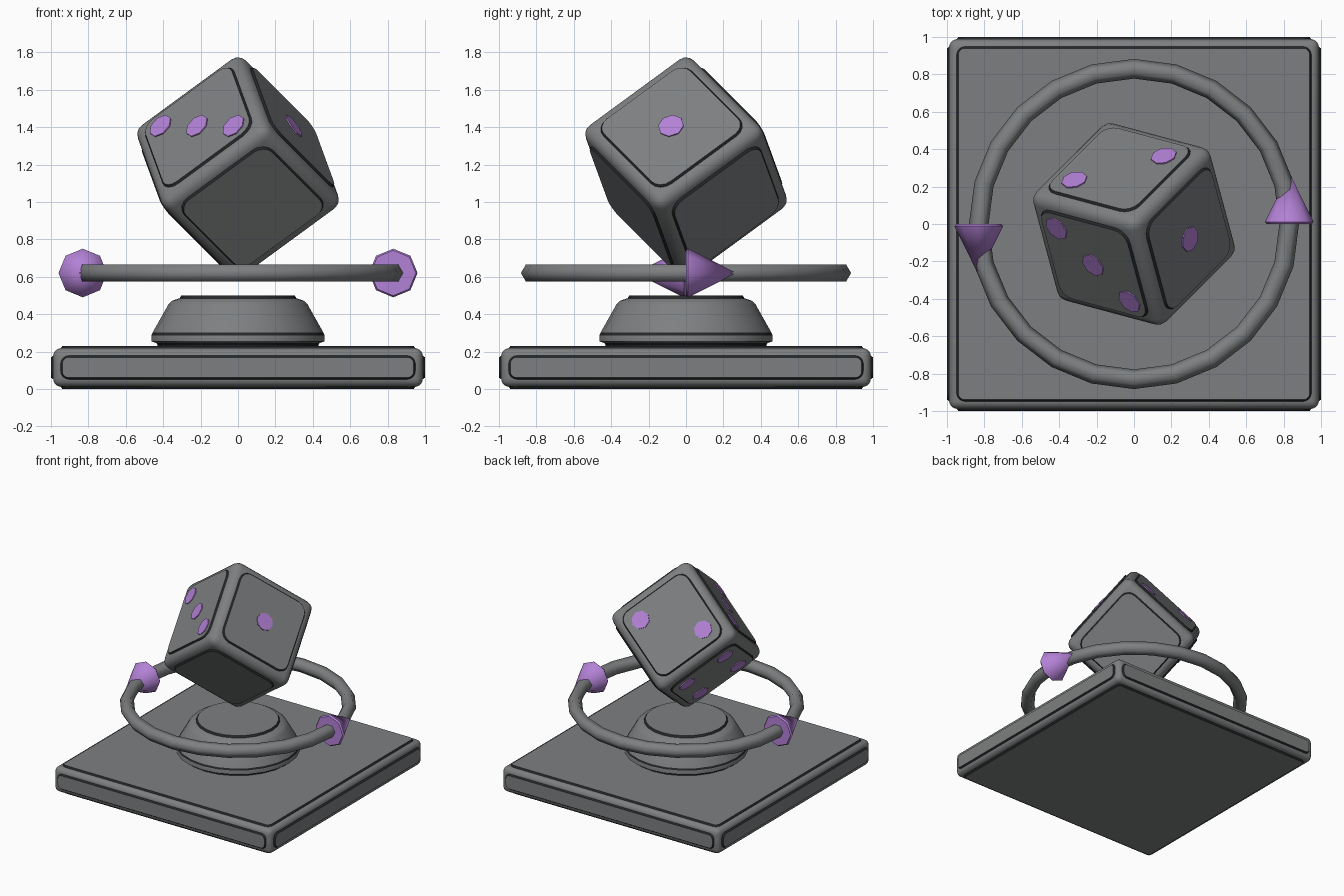
import bpy, bmesh, math
from mathutils import Matrix, Vector

if "Cube" in bpy.data.objects:
    bpy.data.objects.remove(bpy.data.objects["Cube"])


def material(name, rgb):
    m = bpy.data.materials.new(name)
    m.diffuse_color = (*rgb, 1)
    m.use_nodes = True
    m.node_tree.nodes["Principled BSDF"].inputs["Base Color"].default_value = m.diffuse_color
    return m


GREY = material("grey", (0.205, 0.213, 0.217))
DARK = material("dark_trim", (0.02, 0.021, 0.023))
PURPLE = material("purple", (0.45, 0.22, 0.67))


def finish(name, bm, mats, matrix=Matrix(), smooth=None):
    bmesh.ops.recalc_face_normals(bm, faces=bm.faces[:])
    mesh = bpy.data.meshes.new(name)
    bm.to_mesh(mesh)
    bm.free()
    for mat in mats:
        mesh.materials.append(mat)
    ob = bpy.data.objects.new(name, mesh)
    bpy.context.collection.objects.link(ob)
    ob.matrix_world = matrix
    if smooth:
        bpy.ops.object.select_all(action='DESELECT')
        ob.select_set(True)
        bpy.context.view_layer.objects.active = ob
        bpy.ops.object.shade_smooth_by_angle(angle=math.radians(smooth))
    return ob


def face_frame(axis, sign):
    """Normal and two in-plane directions of a box side."""
    n, u, v = Vector(), Vector(), Vector()
    n[axis], u[(axis + 1) % 3], v[(axis + 2) % 3] = sign, 1, 1
    return n, u, v


def plate(bm, lower, upper, n, low, high, wall=0):
    """Plate between two outlines, raised along n."""
    a = [bm.verts.new(p + n * low) for p in lower]
    b = [bm.verts.new(p + n * high) for p in upper]
    bm.faces.new(a[::-1])
    bm.faces.new(b)
    for i in range(len(a)):
        j = (i + 1) % len(a)
        bm.faces.new((a[i], a[j], b[j], b[i])).material_index = wall


def lathe(name, profile, steps, mats, dark=(), matrix=Matrix(), smooth=None):
    """Turn a profile; segments listed in dark get the second material."""
    bm = bmesh.new()
    rings = [[bm.verts.new((r * math.cos(math.tau * k / steps),
                            r * math.sin(math.tau * k / steps), z))
              for k in range(steps)] for r, z in profile]
    for s, (a, b) in enumerate(zip(rings, rings[1:])):
        for k in range(steps):
            j = (k + 1) % steps
            f = bm.faces.new((a[k], a[j], b[j], b[k]))
            f.material_index = 1 if s in dark else 0
    bm.faces.new(rings[0][::-1])
    bm.faces.new(rings[-1])
    bmesh.ops.remove_doubles(bm, verts=bm.verts[:], dist=1e-4)
    return finish(name, bm, mats, matrix, smooth)


def rounded_box(name, half, bevel, matrix):
    bm = bmesh.new()
    bmesh.ops.create_cube(bm, size=2, matrix=Matrix.Diagonal((*half, 1)))
    bmesh.ops.bevel(bm, geom=bm.edges[:], offset=bevel, segments=4,
                    profile=0.5, affect='EDGES')
    finish(name, bm, [GREY], matrix, 35)


def side_panels(name, half, bevel, radius, rise, matrix):
    """Raised plate with rounded corners and dark edge on each box side."""
    bm = bmesh.new()
    for axis in range(3):
        for sign in (-1, 1):
            n, u, v = face_frame(axis, sign)
            hu = half[(axis + 1) % 3] - bevel - radius
            hv = half[(axis + 2) % 3] - bevel - radius
            outlines = []
            for rad in (radius + 0.004, radius - 0.007):
                pts = []
                for k, (su, sv) in enumerate(((1, 1), (-1, 1), (-1, -1), (1, -1))):
                    for s in range(5):
                        t = math.pi / 2 * (k + s / 4)
                        pts.append(u * (su * hu + rad * math.cos(t))
                                   + v * (sv * hv + rad * math.sin(t)))
                outlines.append(pts)
            plate(bm, *outlines, n, half[axis] - 0.003, half[axis] + rise, 1)
    finish(name, bm, [GREY, DARK], matrix)


# Square base slab
base_at = Matrix.Translation((0, 0, 0.115))
base_half = (0.988, 0.988, 0.103)
rounded_box("base_slab", base_half, 0.042, base_at)
side_panels("base_panels", base_half, 0.042, 0.04, 0.012, base_at)

# Round pedestal with dark seams
lathe("pedestal",
      [(0.43, 0.21), (0.43, 0.236), (0.437, 0.246), (0.463, 0.254),
       (0.463, 0.287), (0.457, 0.301), (0.372, 0.452), (0.35, 0.473),
       (0.313, 0.485), (0.303, 0.50)],
      24, [GREY, DARK], dark=(0, 1, 4, 8), smooth=30)

# Ring around the die
bpy.ops.mesh.primitive_torus_add(location=(0, 0, 0.62), major_radius=0.83,
                                 minor_radius=0.0525, major_segments=24,
                                 minor_segments=6)
ring = bpy.context.object
ring.name = "ring"
ring.data.materials.append(GREY)
bpy.ops.object.shade_smooth_by_angle(angle=math.radians(65))

# Arrow heads on the ring, pointing opposite ways
for side, name in ((1, "right_arrow"), (-1, "left_arrow")):
    lathe(name, [(0.121, 0), (0.13, 0.012), (0, 0.275)], 8, [PURPLE],
          matrix=Matrix.Translation((0.83 * side, 0, 0.62))
          @ Matrix.Rotation(-math.pi / 2 * side, 4, 'X'), smooth=50)

# Die balanced on one corner
cols = []
for deg in (-15, 105, 225):
    t = math.radians(deg)
    w = math.sqrt(2 / 3)
    cols.append((w * math.cos(t), w * math.sin(t), 1 / math.sqrt(3)))
die_at = (Matrix.Translation((0, 0, 1.187))
          @ Matrix(cols).transposed().to_4x4())
die_half = (0.365, 0.365, 0.365)
rounded_box("die_body", die_half, 0.064, die_at)
side_panels("die_panels", die_half, 0.066, 0.08, 0.012, die_at)

# Pips: (axis, sign, in-plane spots)
D, E = 0.175, 0.195
pips = [(0, 1, [(0, 0)]),
        (1, 1, [(-D, D), (D, -D)]),
        (2, 1, [(-E, E), (0, 0), (E, -E)]),
        (0, -1, [(-D, -D), (-D, D), (D, -D), (D, D)])]
bm = bmesh.new()
for axis, sign, spots in pips:
    n, u, v = face_frame(axis, sign)
    for a, b in spots:
        pts = [u * (a + 0.07 * math.cos(k * math.pi / 4))
               + v * (b + 0.07 * math.sin(k * math.pi / 4)) for k in range(8)]
        plate(bm, pts, pts, n, 0.37, 0.384)
finish("die_pips", bm, [PURPLE], die_at)
